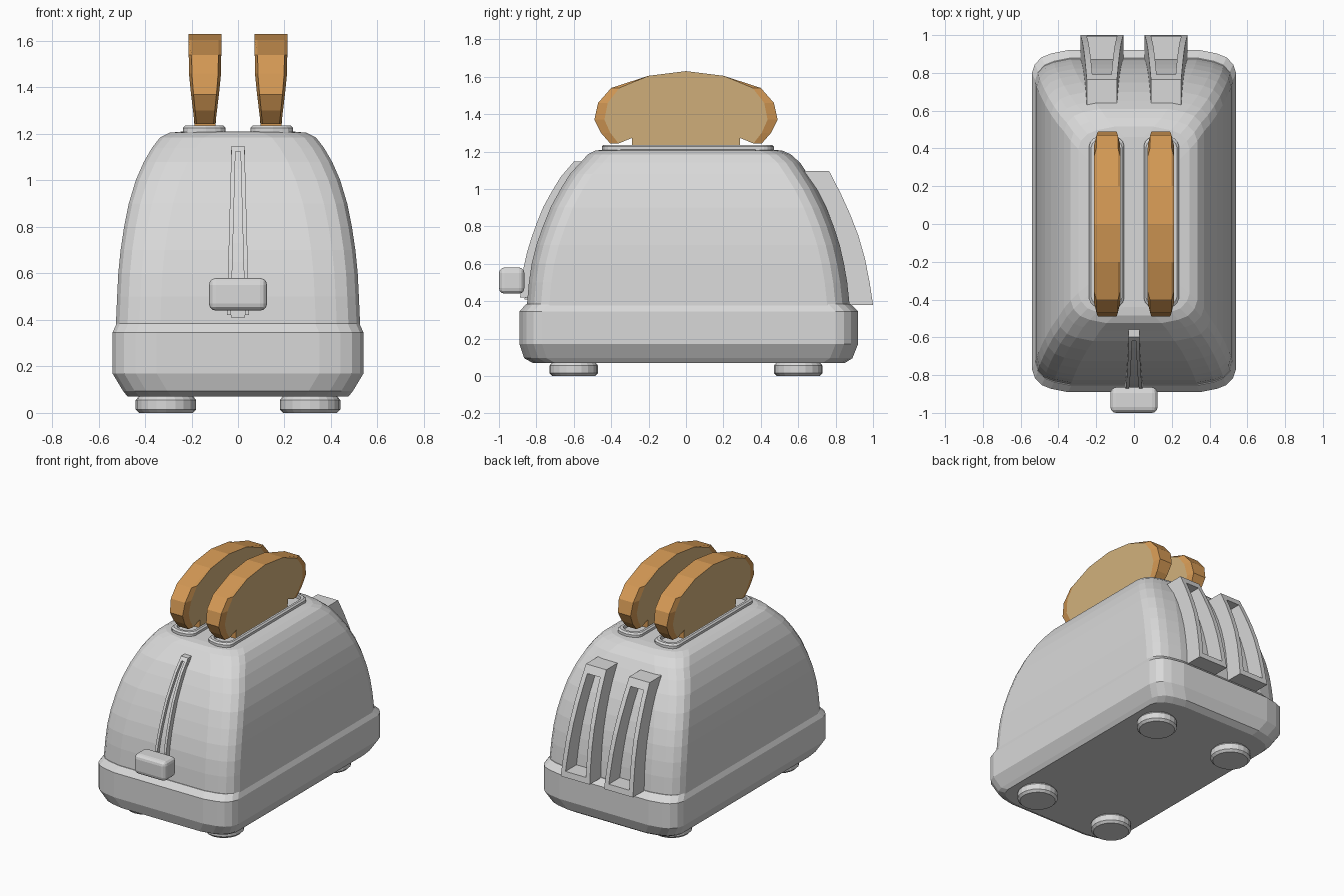
import bpy, bmesh, math

if "Cube" in bpy.data.objects:
    bpy.data.objects.remove(bpy.data.objects["Cube"])


def material(name, rgb):
    m = bpy.data.materials.new(name)
    m.diffuse_color = (*rgb, 1)
    m.use_nodes = True
    m.node_tree.nodes["Principled BSDF"].inputs["Base Color"].default_value = m.diffuse_color
    return m


GREY = material("grey_metal", (0.69, 0.69, 0.69))
CRUST = material("brown_crust", (0.66, 0.32, 0.09))
CRUMB = material("tan_crumb", (0.66, 0.45, 0.205))


def loft(name, rings, caps=True, mats=(GREY,), cap_mat=0, closed=False):
    """Skin a list of equal closed rings."""
    bm = bmesh.new()
    vs = [[bm.verts.new(p) for p in r] for r in rings]
    n = len(rings[0])
    pairs = list(zip(vs, vs[1:])) + ([(vs[-1], vs[0])] if closed else [])
    for a, b in pairs:
        for i in range(n):
            j = (i + 1) % n
            bm.faces.new((a[i], a[j], b[j], b[i]))
    if caps and not closed:
        for r in (vs[0], vs[-1]):
            bm.faces.new(r).material_index = cap_mat
    bmesh.ops.recalc_face_normals(bm, faces=bm.faces)
    me = bpy.data.meshes.new(name)
    bm.to_mesh(me)
    bm.free()
    for m in mats:
        me.materials.append(m)
    ob = bpy.data.objects.new(name, me)
    bpy.context.collection.objects.link(ob)
    return ob


def interp(t, table, k):
    """Linear lookup of column k in rows sorted by column 0."""
    if t <= table[0][0]:
        return table[0][k]
    for a, b in zip(table, table[1:]):
        if t <= b[0]:
            return a[k] + (b[k] - a[k]) * (t - a[0]) / (b[0] - a[0])
    return table[-1][k]


CORNER = [(0, .12), (.015, .075), (.05, .038), (.10, .018), (.19, 0)]


def ring(z, hx, yf, yb, s=1.0, cx=0.0):
    """Rounded rectangle from y=-yf to y=yb at height z."""
    c = [(u * s, v * s) for u, v in CORNER]
    back = [(hx - u, yb - v) for u, v in c]
    back += [(-x, y) for x, y in reversed(back)]
    front = [(-hx + u, -yf + v) for u, v in c]
    front += [(-x, y) for x, y in reversed(front)]
    return [(cx + x, y, z) for x, y in back + front]


# base skirt
loft("base", [ring(*r) for r in (
    (.07, .475, .82, .85), (.095, .495, .865, .89), (.17, .54, .89, .92),
    (.345, .54, .89, .92), (.385, .522, .855, .88))])

# domed shell: height, half width, front depth, back depth
SHELL = [(.36, .526, .852, .877), (.50, .52, .84, .862), (.60, .515, .825, .845),
         (.70, .505, .80, .822), (.80, .49, .765, .79), (.90, .47, .725, .75),
         (1.0, .44, .67, .70), (1.08, .405, .62, .65), (1.14, .37, .565, .61),
         (1.185, .335, .525, .56), (1.205, .295, .485, .515), (1.21, .24, .44, .46)]
loft("shell", [ring(*r) for r in SHELL])

# feet
for sx in (-1, 1):
    for y in (-.6, .6):
        loft("foot", [[(sx * .31 + r * math.cos(a * math.pi / 10),
                        y + r * math.sin(a * math.pi / 10), z) for a in range(20)]
                      for z, r in ((0, .115), (.015, .13), (.055, .13), (.08, .11))])

# slot rims on the top
for sx in (-1, 1):
    loft("slot_rim", [ring(z, .092 - d, .45 - d, .47 - d, .45, sx * .145)
                      for z, d in ((1.2, 0), (1.226, 0), (1.236, .01),
                                   (1.236, .025), (1.2, .025))], caps=False)

# toast slices: half outline in y, z and thickness by height
HALF = [(.29, 1.18), (.29, 1.272), (.405, 1.243), (.455, 1.30), (.49, 1.37),
        (.47, 1.46), (.40, 1.54), (.2, 1.605)]
OUT = HALF + [(0, 1.63)] + [(-y, z) for y, z in reversed(HALF)]
THICK = [(1.18, .042), (1.25, .045), (1.35, .058), (1.47, .07), (1.63, .07)]


def slice_ring(cx, f, inset):
    return [(cx + f * interp(z, THICK, 1), y * (inset if abs(y) > .3 else 1), z)
            for y, z in OUT]


for sx in (-1, 1):
    loft("toast_slice", [slice_ring(sx * .142, f, k) for f, k in
                         ((-1, .89), (-.82, 1), (.82, 1), (1, .89))],
         mats=(CRUST, CRUMB), cap_mat=1)


def steps(a, b, n):
    return [a + (b - a) * i / n for i in range(n + 1)]


def strip(name, zs, x0, x1, y0, y1):
    """Upright curved bar; the four limits are functions of height."""
    return loft(name, [[(x0(z), y0(z), z), (x1(z), y0(z), z),
                        (x1(z), y1(z), z), (x0(z), y1(z), z)] for z in zs])


def front_y(z):
    return -interp(z, SHELL, 2)


def back_y(z):
    return interp(z, SHELL, 3)


# lever track: two ridges and a raised floor between them
def track_w(z):
    return .048 - .02 * (z - .42) / .73


for sx in (-1, 1):
    strip("lever_track_side", steps(.42, 1.145, 9), lambda z: sx * track_w(z),
          lambda z: sx * (track_w(z) - .018), lambda z: front_y(z) + .02,
          lambda z: front_y(z) - .04)
strip("lever_track_floor", steps(.41, 1.13, 9), lambda z: -.03, lambda z: .03,
      lambda z: front_y(z) + .02, lambda z: front_y(z) - .015)
strip("lever_track_cap", (1.125, 1.147), lambda z: -.028, lambda z: .028,
      lambda z: front_y(z) + .02, lambda z: front_y(z) - .04)

# lever knob
bpy.ops.mesh.primitive_cube_add(size=1, location=(0, -.932, .51))
knob = bpy.context.object
knob.name = "lever_knob"
knob.scale = (.25, .136, .14)
bpy.ops.object.transform_apply(location=False, rotation=False, scale=True)
knob.data.materials.append(GREY)
bev = knob.modifiers.new("round", 'BEVEL')
bev.width, bev.segments = .03, 3

# open frames on the back
FIN = [(.38, 1.0), (.5, .982), (.626, .957), (.75, .922), (.866, .877),
       (.98, .825), (1.096, .765)]


def fin_y(z):
    return interp(z, FIN, 1)


def fin_w(z):
    return .114 - .034 * (z - .38) / .716


def inside(z):
    return back_y(z) - .03


for sx in (-1, 1):
    cx = sx * .17
    for side in (-1, 1):
        strip("back_frame_side", [f[0] for f in FIN],
              lambda z: cx + side * fin_w(z), lambda z: cx + side * (fin_w(z) - .032),
              inside, fin_y)
    for zs in ((.38, .42), (1.045, 1.096)):
        strip("back_frame_end", zs, lambda z: cx - fin_w(z) + .005,
              lambda z: cx + fin_w(z) - .005, inside, fin_y)
